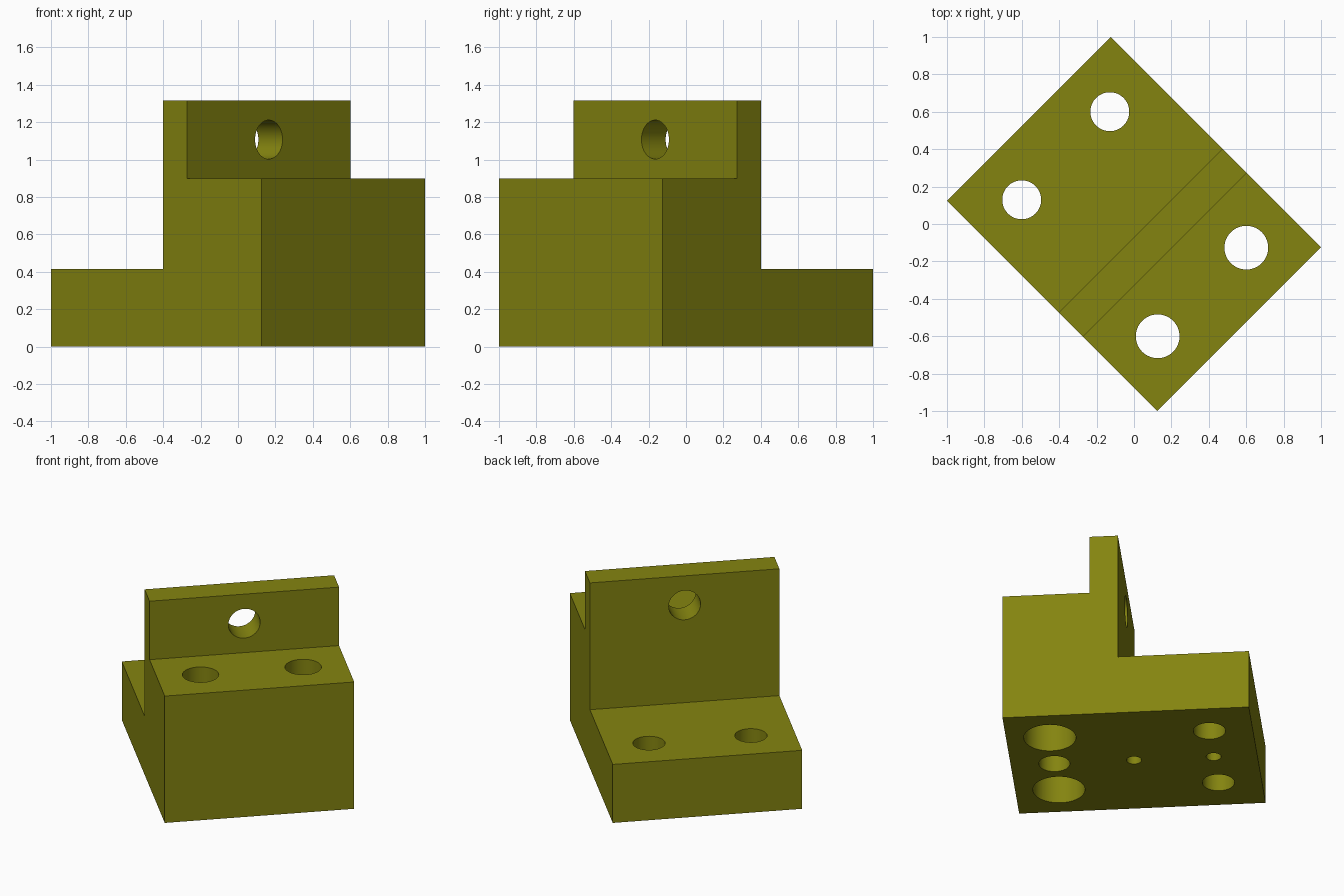
import bpy, bmesh, math

cube = bpy.data.objects.get("Cube")
if cube:
    bpy.data.objects.remove(cube, do_unlink=True)

L, W = 0.7955, 0.6187          # half length and half width
LOW, SHELF, TOP = 0.415, 0.90, 1.315
WALL_BACK, WALL_FRONT = 0.05, 0.233

olive = bpy.data.materials.new("olive")
olive.use_nodes = True
color = (0.231, 0.231, 0.005, 1)
olive.diffuse_color = color
olive.node_tree.nodes["Principled BSDF"].inputs["Base Color"].default_value = color

# Stepped bracket: side profile extruded across the width
profile = [(-L, 0), (L, 0), (L, SHELF), (WALL_FRONT, SHELF), (WALL_FRONT, TOP),
           (WALL_BACK, TOP), (WALL_BACK, LOW), (-L, LOW)]
bm = bmesh.new()
side = bm.faces.new([bm.verts.new((x, -W, z)) for x, z in profile])
ext = bmesh.ops.extrude_face_region(bm, geom=[side])
bmesh.ops.translate(bm, vec=(0, 2 * W, 0),
                    verts=[v for v in ext["geom"] if isinstance(v, bmesh.types.BMVert)])
bmesh.ops.recalc_face_normals(bm, faces=bm.faces)
mesh = bpy.data.meshes.new("stepped_bracket")
bm.to_mesh(mesh)
bm.free()
mesh.materials.append(olive)
bracket = bpy.data.objects.new("stepped_bracket", mesh)
bpy.context.collection.objects.link(bracket)


def drill(center, radius, depth, rotation=(0, 0, 0)):
    """Cut a round hole of the given length, centred on a point."""
    bpy.ops.mesh.primitive_cylinder_add(vertices=64, radius=radius, depth=depth,
                                        location=center, rotation=rotation)
    cutter = bpy.context.object
    cutter.name = "hole_cutter"
    cutter.hide_render = True
    cutter.data.materials.append(olive)
    mod = bracket.modifiers.new("hole", "BOOLEAN")
    mod.operation, mod.solver, mod.object = "DIFFERENCE", "EXACT", cutter
    bpy.ops.object.select_all(action="DESELECT")
    bracket.select_set(True)
    bpy.context.view_layer.objects.active = bracket
    bpy.ops.object.modifier_apply(modifier=mod.name)
    bpy.data.objects.remove(cutter, do_unlink=True)


def drill_up(x, y, radius, depth):
    """Drill upward from the underside."""
    drill((x, y, depth / 2 - 0.05), radius, depth + 0.1)


# Through holes, with counterbores under the tall end
for s in (-1, 1):
    drill_up(-0.516, s * 0.333, 0.104, 0.8)
    drill_up(0.514, s * 0.335, 0.117, 1.2)
    drill_up(0.514, s * 0.335, 0.168, 0.45)

# Blind holes along the middle of the underside
drill_up(0.514, 0, 0.10, 0.35)
drill_up(0, 0, 0.048, 0.25)
drill_up(-0.514, 0, 0.048, 0.25)

# Cross hole through the upright wall
drill(((WALL_BACK + WALL_FRONT) / 2, 0, 1.107), 0.104, 0.5, (0, math.pi / 2, 0))

# Turn the bracket to stand diagonally
bracket.rotation_euler.z = -math.pi / 4
bpy.ops.object.shade_smooth_by_angle(angle=math.radians(30))
